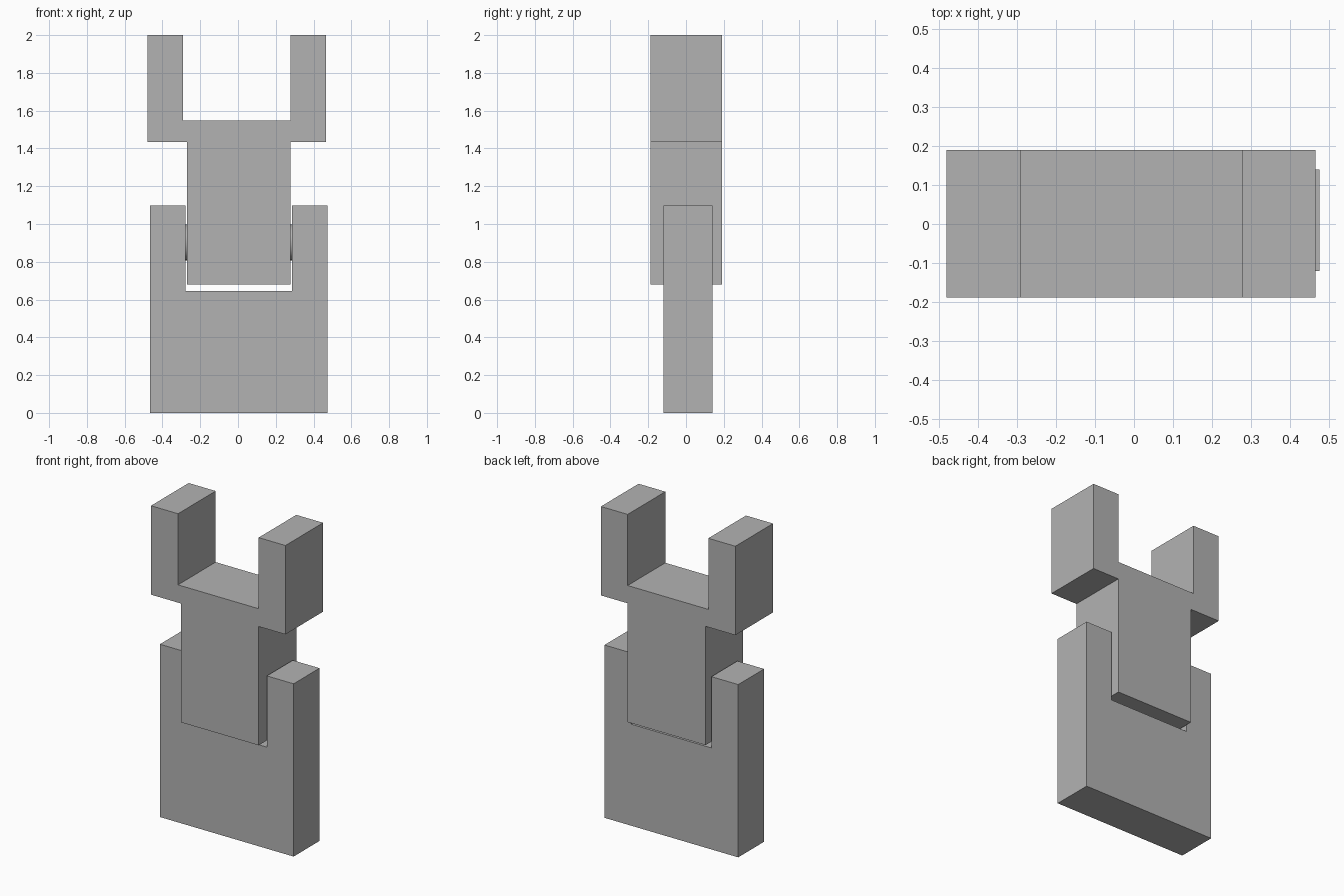
import bpy
import bmesh
from math import radians

if "Cube" in bpy.data.objects:
    bpy.data.objects.remove(bpy.data.objects["Cube"], do_unlink=True)

grey = bpy.data.materials.new("plain grey")
grey.use_nodes = True
colour = (0.45, 0.45, 0.45, 1)
grey.diffuse_color = colour
grey.node_tree.nodes["Principled BSDF"].inputs["Base Color"].default_value = colour


def extruded(name, outline, front, back):
    """Extrude an x-z outline from the front to the back along y."""
    bm = bmesh.new()
    face = bm.faces.new([bm.verts.new((x, front, z)) for x, z in outline])
    result = bmesh.ops.extrude_face_region(bm, geom=[face])
    verts = [v for v in result["geom"] if isinstance(v, bmesh.types.BMVert)]
    bmesh.ops.translate(bm, vec=(0, back - front, 0), verts=verts)
    bmesh.ops.recalc_face_normals(bm, faces=bm.faces)
    mesh = bpy.data.meshes.new(name)
    bm.to_mesh(mesh)
    bm.free()
    mesh.materials.append(grey)
    obj = bpy.data.objects.new(name, mesh)
    bpy.context.collection.objects.link(obj)
    return obj


def mirrored(half, centre):
    """Complete a right-hand half outline about a vertical centre line."""
    return ([(centre + x, z) for x, z in half]
            + [(centre - x, z) for x, z in reversed(half)])


# Lower fork with two upright cheeks
extruded("lower_fork",
         mirrored([(0.47, 0), (0.47, 1.098), (0.282, 1.098), (0.282, 0.645)], 0.005),
         -0.12, 0.14)

# Upper fork: narrow tongue below, two thick prongs above
upper = [(-0.27, 0.68), (0.277, 0.68), (0.277, 1.435), (0.465, 1.435),
         (0.465, 2), (0.277, 2), (0.277, 1.548), (-0.29, 1.548),
         (-0.29, 2), (-0.48, 2), (-0.48, 1.435), (-0.27, 1.435)]
extruded("upper_fork", upper, -0.188, 0.19)

# Hinge pin through the tongue, reaching both cheeks
bpy.ops.mesh.primitive_cylinder_add(vertices=32, radius=0.095, depth=0.58,
                                    location=(0.005, 0.01, 0.903),
                                    rotation=(0, radians(90), 0))
pin = bpy.context.object
pin.name = "hinge_pin"
pin.data.materials.append(grey)
bpy.ops.object.shade_smooth_by_angle(angle=radians(30))
